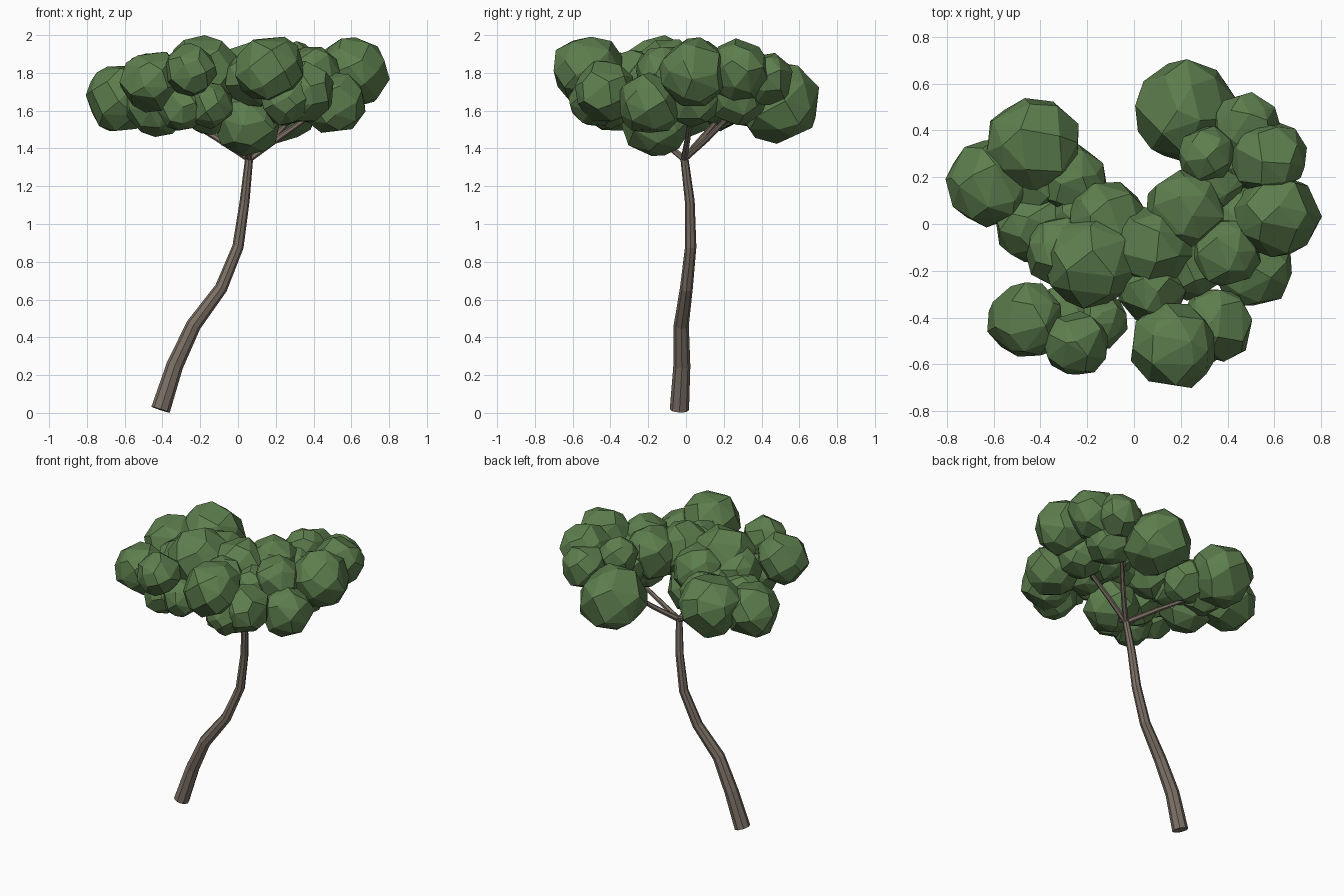
import bpy
import bmesh
import math
import random
from mathutils import Vector

default_cube = bpy.data.objects.get("Cube")
if default_cube:
    bpy.data.objects.remove(default_cube, do_unlink=True)

random.seed(7)


def make_material(name, colour):
    material = bpy.data.materials.new(name)
    material.use_nodes = True
    material.diffuse_color = (*colour, 1)
    shader = material.node_tree.nodes["Principled BSDF"]
    shader.inputs["Base Color"].default_value = (*colour, 1)
    shader.inputs["Roughness"].default_value = 0.9
    return material


bark = make_material("brown bark", (0.2, 0.162, 0.13))
leaf = make_material("leaf green", (0.11, 0.21, 0.076))


def add_object(name, bm, material):
    mesh = bpy.data.meshes.new(name)
    bmesh.ops.recalc_face_normals(bm, faces=bm.faces)
    bm.to_mesh(mesh)
    bm.free()
    mesh.materials.append(material)
    obj = bpy.data.objects.new(name, mesh)
    bpy.context.collection.objects.link(obj)
    return obj


def add_limb(name, path, sides):
    """Tapered faceted tube through (x, y, z, radius) stations."""
    bm = bmesh.new()
    points = [Vector(p[:3]) for p in path]
    rings = []
    for i, station in enumerate(path):
        before, after = points[max(i - 1, 0)], points[min(i + 1, len(path) - 1)]
        along = (after - before).normalized()
        across = Vector((0, 1, 0)).cross(along).normalized()
        other = along.cross(across)
        ring = []
        for k in range(sides):
            angle = math.tau * k / sides
            offset = across * math.cos(angle) + other * math.sin(angle)
            ring.append(bm.verts.new(points[i] + offset * station[3]))
        rings.append(ring)
    for low, high in zip(rings, rings[1:]):
        for k in range(sides):
            n = (k + 1) % sides
            bm.faces.new((low[k], low[n], high[n], high[k]))
    bm.faces.new(rings[0])
    bm.faces.new(rings[-1])
    return add_object(name, bm, bark)


def append_clump(target, x, y, z, radius, count=30):
    """Irregular faceted ball: hull of jittered points spread over a sphere."""
    bm = bmesh.new()
    spin = random.uniform(0, math.tau)
    for i in range(count):
        height = 1 - 2 * (i + 0.5) / count
        angle = spin + i * math.pi * (3 - math.sqrt(5))
        flat = math.sqrt(1 - height * height)
        d = Vector((flat * math.cos(angle), flat * math.sin(angle), height))
        d += Vector([random.uniform(-0.17, 0.17) for _ in range(3)])
        p = Vector((x, y, z)) + d.normalized() * radius * random.uniform(1.01, 1.1)
        p.z = min(p.z, 2)
        bm.verts.new(p)
    hull = bmesh.ops.convex_hull(bm, input=bm.verts)
    inside = {v for v in hull["geom_interior"] if isinstance(v, bmesh.types.BMVert)}
    bmesh.ops.delete(bm, geom=list(inside), context="VERTS")
    bmesh.ops.dissolve_limit(bm, angle_limit=math.radians(9),
                             verts=bm.verts, edges=bm.edges)
    mesh = bpy.data.meshes.new("clump")
    bm.to_mesh(mesh)
    bm.free()
    target.from_mesh(mesh)
    bpy.data.meshes.remove(mesh)


# Curving trunk
add_limb("trunk", [
    (-0.41, -0.035, 0.017, 0.051), (-0.335, -0.022, 0.25, 0.045),
    (-0.235, -0.025, 0.465, 0.04), (-0.09, 0.002, 0.66, 0.034),
    (0, 0.025, 0.88, 0.03), (0.035, 0.02, 1.12, 0.026),
    (0.06, -0.01, 1.36, 0.021)], 8)

# Branches fanning out from the trunk top into the foliage
fork = (0.06, -0.01, 1.345, 0.018)
branches = {
    "branch_back_left": [(0.18, 0.11, 1.45, 0.016), (0.34, 0.28, 1.62, 0.011)],
    "branch_left": [(0.22, 0.01, 1.46, 0.016), (0.45, 0.03, 1.62, 0.011)],
    "branch_back_right": [(-0.12, 0.09, 1.46, 0.016), (-0.36, 0.21, 1.6, 0.011)],
    "branch_front": [(0.04, -0.09, 1.41, 0.016), (-0.02, -0.26, 1.56, 0.011)],
}
for name, path in branches.items():
    add_limb(name, [fork] + path, 6)

# Foliage clusters, each a group of overlapping clumps (x, y, z, radius)
foliage = {
    "foliage_back_right": [
        (-0.43, 0.34, 1.71, 0.2), (-0.62, 0.17, 1.67, 0.18),
        (-0.27, 0.18, 1.68, 0.15), (-0.43, 0, 1.63, 0.165),
        (-0.42, 0.17, 1.65, 0.14)],
    "foliage_front_right": [
        (-0.46, -0.41, 1.76, 0.16), (-0.25, -0.51, 1.81, 0.135),
        (-0.15, -0.41, 1.63, 0.12), (-0.3, -0.39, 1.62, 0.13)],
    "foliage_middle": [
        (-0.18, -0.16, 1.8, 0.195), (-0.31, -0.12, 1.74, 0.155),
        (-0.12, 0.02, 1.75, 0.165), (-0.15, -0.16, 1.62, 0.14),
        (0.08, -0.1, 1.8, 0.175), (0.08, -0.28, 1.77, 0.145),
        (0.05, -0.16, 1.53, 0.17), (-0.23, 0.06, 1.68, 0.13)],
    "foliage_front_left": [
        (0.17, -0.52, 1.82, 0.18), (0.35, -0.43, 1.7, 0.16),
        (0.26, -0.48, 1.66, 0.14)],
    "foliage_left": [
        (0.22, 0.06, 1.8, 0.17), (0.39, -0.12, 1.8, 0.145),
        (0.51, -0.19, 1.64, 0.165), (0.61, 0.04, 1.8, 0.18),
        (0.46, 0.03, 1.68, 0.16), (0.24, -0.17, 1.72, 0.15),
        (0.29, 0.05, 1.68, 0.14)],
    "foliage_back_left": [
        (0.22, 0.49, 1.64, 0.213), (0.48, 0.42, 1.77, 0.14),
        (0.57, 0.28, 1.81, 0.16), (0.31, 0.3, 1.84, 0.12),
        (0.43, 0.27, 1.68, 0.155), (0.33, 0.18, 1.74, 0.14)],
}
for name, clumps in foliage.items():
    cluster = bmesh.new()
    for clump in clumps:
        append_clump(cluster, *clump)
    add_object(name, cluster, leaf)
